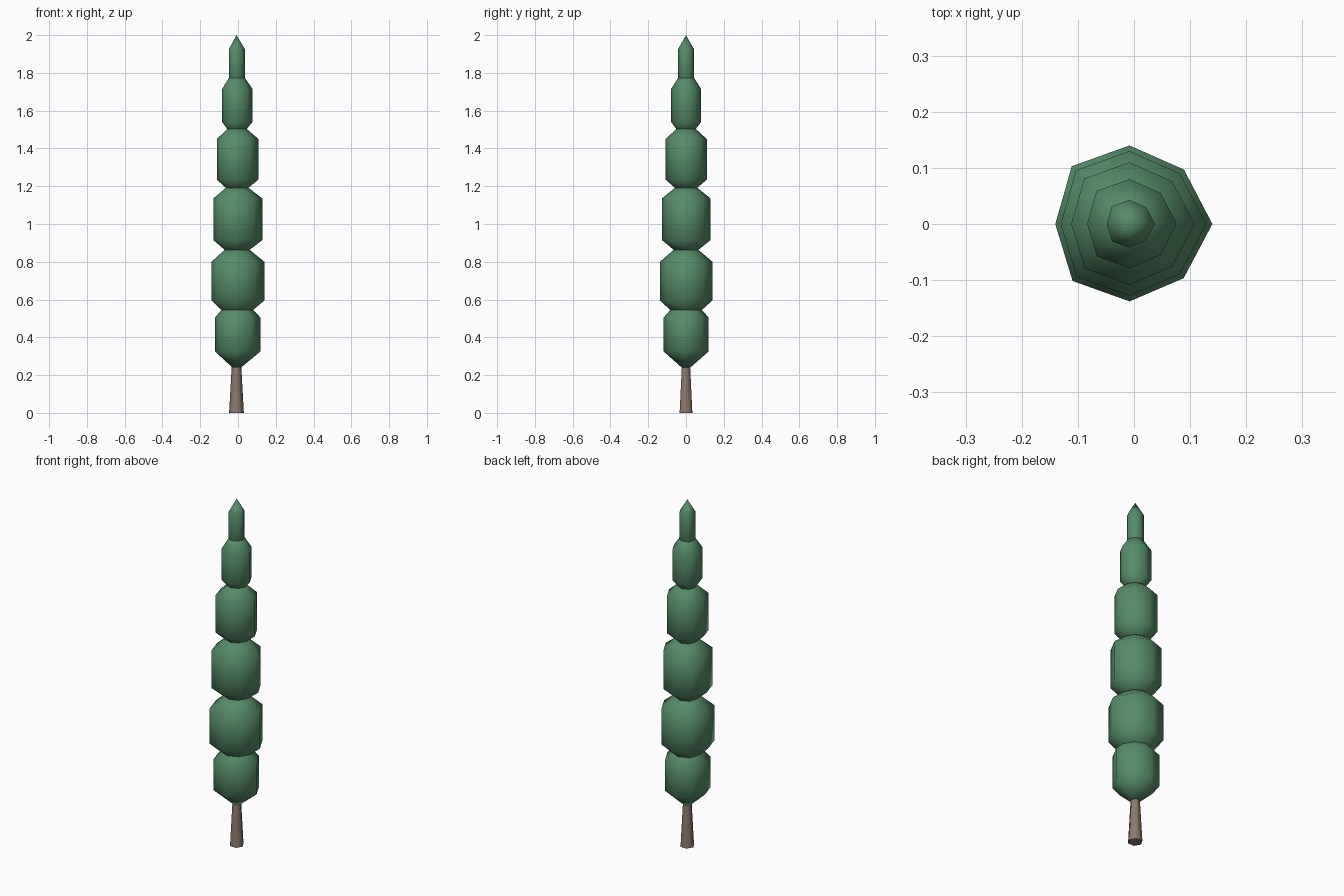
import bpy, bmesh, math

if "Cube" in bpy.data.objects:
    bpy.data.objects.remove(bpy.data.objects["Cube"])

AXIS_X = -0.008


def material(name, rgb):
    m = bpy.data.materials.new(name)
    m.diffuse_color = (*rgb, 1)
    m.use_nodes = True
    m.node_tree.nodes["Principled BSDF"].inputs["Base Color"].default_value = m.diffuse_color
    return m


leaf = material("leaf green", (0.09, 0.26, 0.14))
bark = material("bark brown", (0.27, 0.19, 0.15))


def lathe(name, profile, shape, mat):
    """Loft rings of (radius, z); shape lists radius factors around the ring."""
    bm = bmesh.new()
    n = len(shape)
    rings = []
    for r, z in profile:
        if r == 0:
            rings.append([bm.verts.new((AXIS_X, 0, z))])
        else:
            rings.append([bm.verts.new((AXIS_X + r * f * math.cos(2 * math.pi * i / n),
                                        r * f * math.sin(2 * math.pi * i / n), z))
                          for i, f in enumerate(shape)])
    for a, b in zip(rings, rings[1:]):
        for i in range(n):
            j = (i + 1) % n
            if len(a) == 1:
                bm.faces.new((a[0], b[j], b[i]))
            elif len(b) == 1:
                bm.faces.new((a[i], a[j], b[0]))
            else:
                bm.faces.new((a[i], a[j], b[j], b[i]))
    for ring in (rings[0], rings[-1]):
        if len(ring) > 1:
            bm.faces.new(ring)
    bmesh.ops.recalc_face_normals(bm, faces=bm.faces)
    for f in bm.faces:
        f.smooth = len(f.verts) < 5
    me = bpy.data.meshes.new(name)
    bm.to_mesh(me)
    bm.free()
    me.materials.append(mat)
    ob = bpy.data.objects.new(name, me)
    bpy.context.collection.objects.link(ob)


# Tapered six-sided trunk
lathe("trunk", [(0.039, 0), (0.024, 0.27)], [1] * 6, bark)

# Slightly uneven eight-sided foliage tiers
uneven = [1.055, 0.98, 1, 1.04, 0.945, 1.025, 0.985, 0.975]
# radius, bottom point, lower shoulder, upper shoulder, top point
tiers = [
    (0.120, 0.22, 0.325, 0.505, 0.64),
    (0.140, 0.47, 0.595, 0.800, 0.92),
    (0.130, 0.81, 0.915, 1.135, 1.24),
    (0.110, 1.14, 1.235, 1.450, 1.55),
    (0.080, 1.435, 1.540, 1.715, 1.84),
    (0.043, 1.70, 1.770, 1.925, 2.00),
]
for k, (r, z0, z1, z2, z3) in enumerate(tiers, 1):
    lathe(f"foliage_tier_{k}", [(0, z0), (r, z1), (r, z2), (0, z3)], uneven, leaf)
